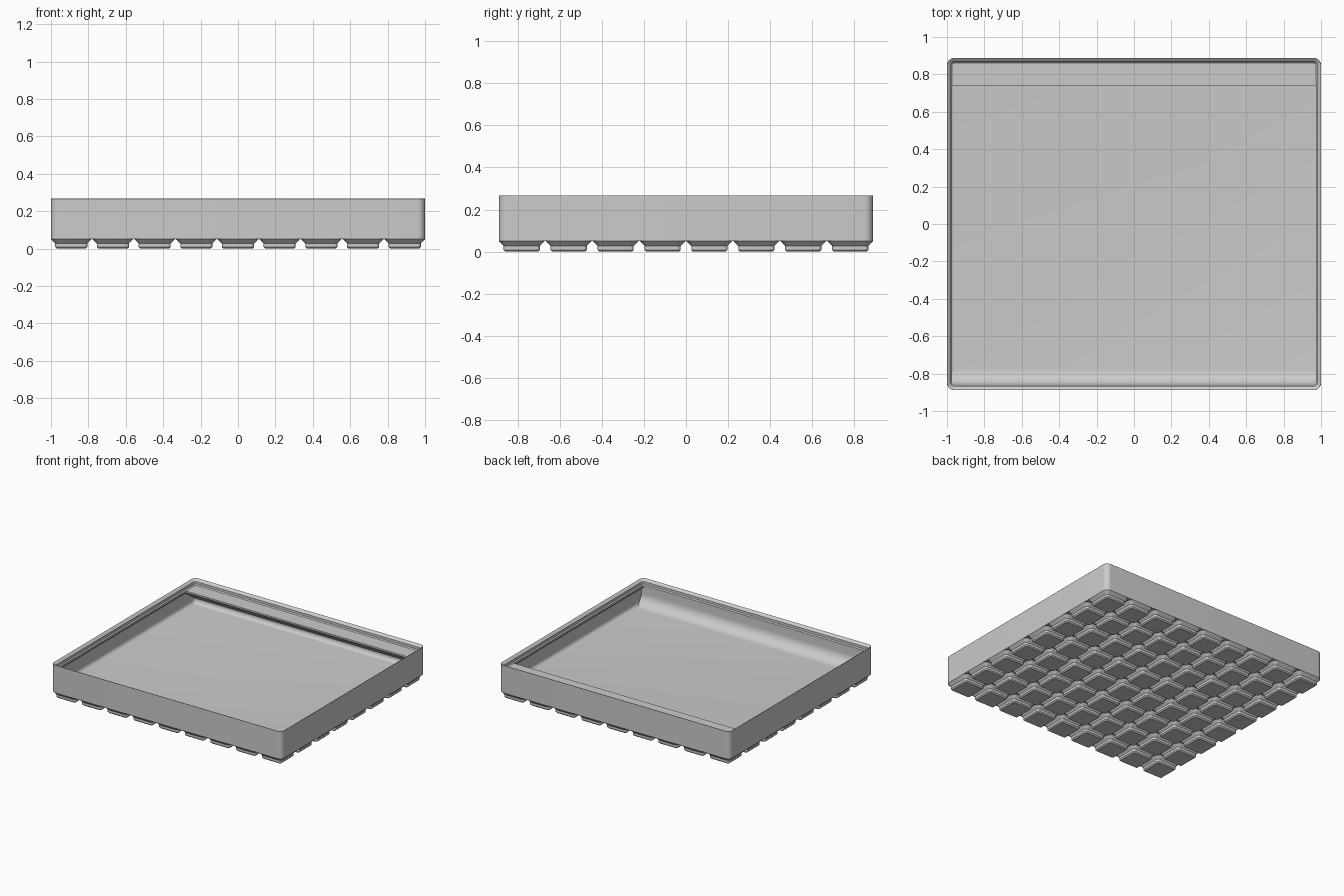
import bpy, bmesh, math

cube = bpy.data.objects.get("Cube")
if cube:
    bpy.data.objects.remove(cube, do_unlink=True)

# Dimensions are in millimetres and scaled when the mesh is made
COLS, ROWS, PITCH, GAP = 9, 8, 21, 0.5
WIDTH, DEPTH = COLS * PITCH - GAP, ROWS * PITCH - GAP
SCALE = 2 / WIDTH
CORNER, WALL, LIP, FLOOR, RIM, FOOT = 3.75, 0.95, 2.6, 7, 21, 4.75

grey = bpy.data.materials.new("plain grey")
grey.use_nodes = True
colour = (0.6, 0.6, 0.6, 1)
grey.diffuse_color = colour
grey.node_tree.nodes["Principled BSDF"].inputs["Base Color"].default_value = colour


def finish(name, bm):
    """Turn a bmesh into a smooth-shaded object with sharp edges kept."""
    bmesh.ops.scale(bm, vec=(SCALE,) * 3, verts=bm.verts)
    mesh = bpy.data.meshes.new(name)
    bm.to_mesh(mesh)
    bm.free()
    mesh.materials.append(grey)
    mesh.shade_smooth()
    mesh.set_sharp_from_angle(angle=math.radians(30))
    obj = bpy.data.objects.new(name, mesh)
    bpy.context.collection.objects.link(obj)
    return obj


def rounded_ring(bm, centre, width, depth, inset, z, steps):
    """Rounded rectangle of vertices, counter-clockwise from above."""
    radius = max(CORNER - inset, 0.05)
    hx, hy = width / 2 - inset - radius, depth / 2 - inset - radius
    ring = []
    for k, (sx, sy) in enumerate([(1, 1), (-1, 1), (-1, -1), (1, -1)]):
        for i in range(steps + 1):
            a = math.pi / 2 * (k + i / steps)
            ring.append(bm.verts.new((centre[0] + sx * hx + radius * math.cos(a),
                                      centre[1] + sy * hy + radius * math.sin(a), z)))
    return ring


def loft(bm, centre, width, depth, profile, steps, cap_end):
    """Skin rounded rectangles along an (inset, z) profile."""
    rings = [rounded_ring(bm, centre, width, depth, i, z, steps) for i, z in profile]
    for low, high in zip(rings, rings[1:]):
        for i in range(len(low)):
            j = (i + 1) % len(low)
            bm.faces.new((low[i], low[j], high[j], high[i]))
    bm.faces.new(rings[0][::-1])
    if cap_end:
        bm.faces.new(rings[-1])


def prism(name, profile, half_width):
    """Extrude a (y, z) profile across the tray."""
    bm = bmesh.new()
    face = bm.faces.new([bm.verts.new((-half_width, y, z)) for y, z in profile])
    side = bmesh.ops.extrude_face_region(bm, geom=[face])
    moved = [v for v in side["geom"] if isinstance(v, bmesh.types.BMVert)]
    bmesh.ops.translate(bm, vec=(2 * half_width, 0, 0), verts=moved)
    bmesh.ops.recalc_face_normals(bm, faces=bm.faces)
    return finish(name, bm)


def quarter(radius, steps):
    """Offsets of a concave fillet from a wall down to a floor."""
    angles = [math.pi / 2 * i / steps for i in range(steps + 1)]
    return [(radius * (1 - math.cos(a)), radius * (1 - math.sin(a))) for a in angles]


# Tray shell: outer wall, stacking lip, inner wall, floor fillet and floor
shell = [(0, FOOT), (0, RIM + 4.1), (0.1, RIM + 4.2), (0.25, RIM + 4.15),
         (1.9, RIM + 2.5), (1.9, RIM + 0.7), (LIP, RIM), (LIP, RIM - 1.2),
         (WALL, RIM - 1.2 - LIP + WALL)]
shell += [(WALL + i, FLOOR + z) for i, z in quarter(CORNER - WALL, 8)]
bm = bmesh.new()
loft(bm, (0, 0), WIDTH, DEPTH, shell, 10, True)
finish("tray_shell", bm)

# Stepped feet under the tray
foot = [(2.95, 0), (2.15, 0.8), (2.15, 2.6), (0, FOOT)]
bm = bmesh.new()
for col in range(COLS):
    for row in range(ROWS):
        centre = ((col - (COLS - 1) / 2) * PITCH, (row - (ROWS - 1) / 2) * PITCH)
        loft(bm, centre, PITCH - GAP, PITCH - GAP, foot, 6, False)
finish("feet", bm)

# Curved scoop along the front wall
inner = DEPTH / 2 - LIP
back = DEPTH / 2 - 1.85
half = WIDTH / 2 - 0.65
scoop = [(-back, FLOOR - 0.5), (-back, RIM - 0.1), (-inner, RIM - 0.1)]
scoop += [(-inner + y, FLOOR + z) for y, z in quarter(8, 14)]
scoop.append((-inner + 8, FLOOR - 0.5))
prism("front_scoop", scoop, half)

# Sloped label shelf along the back wall
edge = DEPTH / 2 - 14
drop = (back - edge) * math.tan(math.radians(36))
prism("label_shelf", [(edge, RIM), (back, RIM), (back, RIM - 1.2 - drop),
                      (edge, RIM - 1.2)], half)
